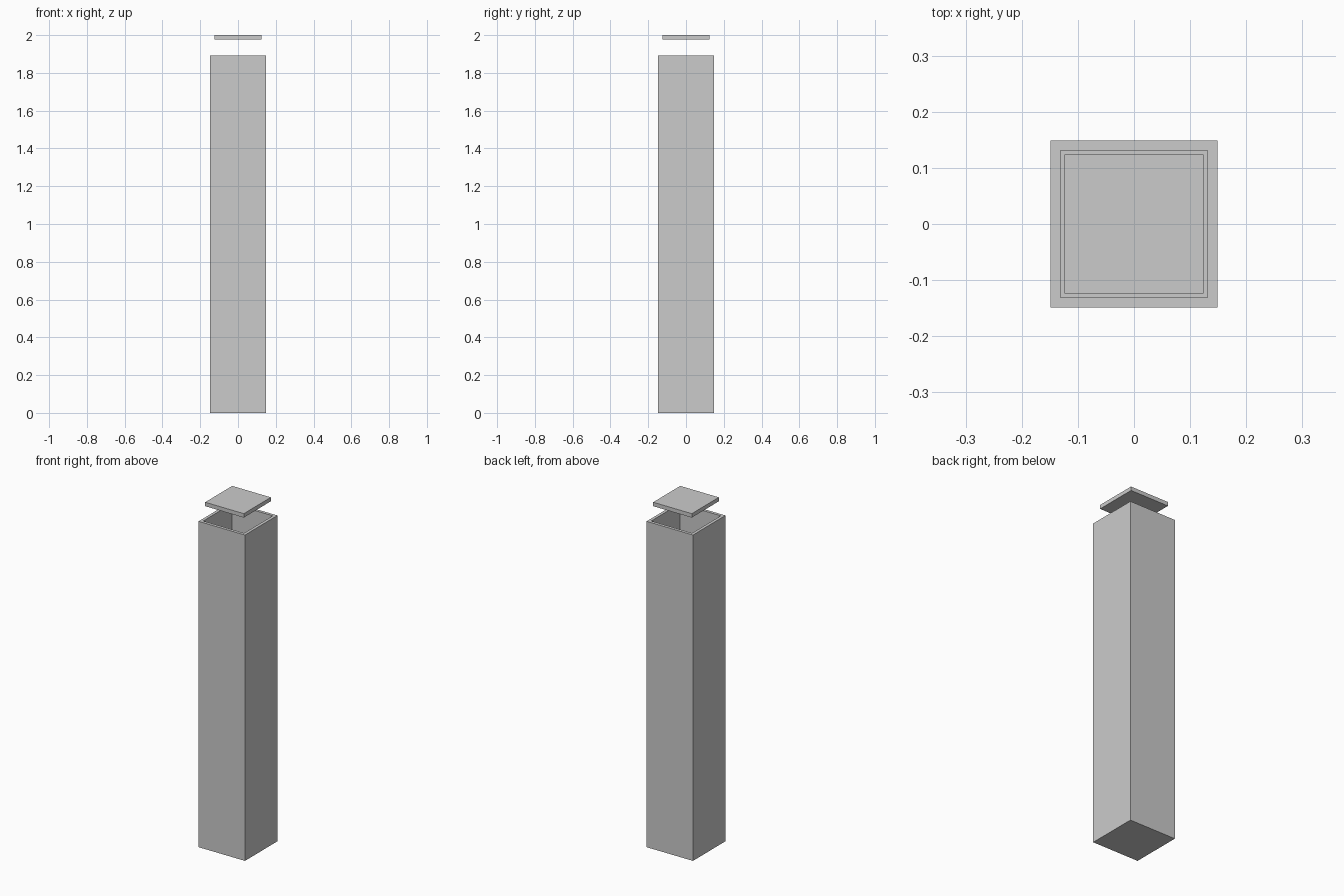
import bpy, bmesh

if "Cube" in bpy.data.objects:
    bpy.data.objects.remove(bpy.data.objects["Cube"])


def box(name, half, z0, z1):
    """Axis-aligned square box centred on x and y."""
    bm = bmesh.new()
    bmesh.ops.create_cube(bm, size=1)
    for v in bm.verts:
        v.co.x *= 2 * half
        v.co.y *= 2 * half
        v.co.z = z1 if v.co.z > 0 else z0
    mesh = bpy.data.meshes.new(name)
    bm.to_mesh(mesh)
    bm.free()
    obj = bpy.data.objects.new(name, mesh)
    bpy.context.collection.objects.link(obj)
    return obj


HALF, WALL, TOP = 0.149, 0.025, 1.892

# Hollow square post: inset the top face and push it down to the floor
post = box("hollow_post", HALF, 0, TOP)
bm = bmesh.new()
bm.from_mesh(post.data)
bm.normal_update()
top = max(bm.faces, key=lambda f: f.calc_center_median().z)
bmesh.ops.inset_region(bm, faces=[top], thickness=WALL)
floor = bmesh.ops.extrude_discrete_faces(bm, faces=[top])["faces"][0]
for v in floor.verts:
    v.co.z = WALL
bmesh.ops.recalc_face_normals(bm, faces=bm.faces)
bm.to_mesh(post.data)
bm.free()

# Thin square cap hovering over the opening
box("floating_cap", HALF - WALL, 1.977, 2.0)
